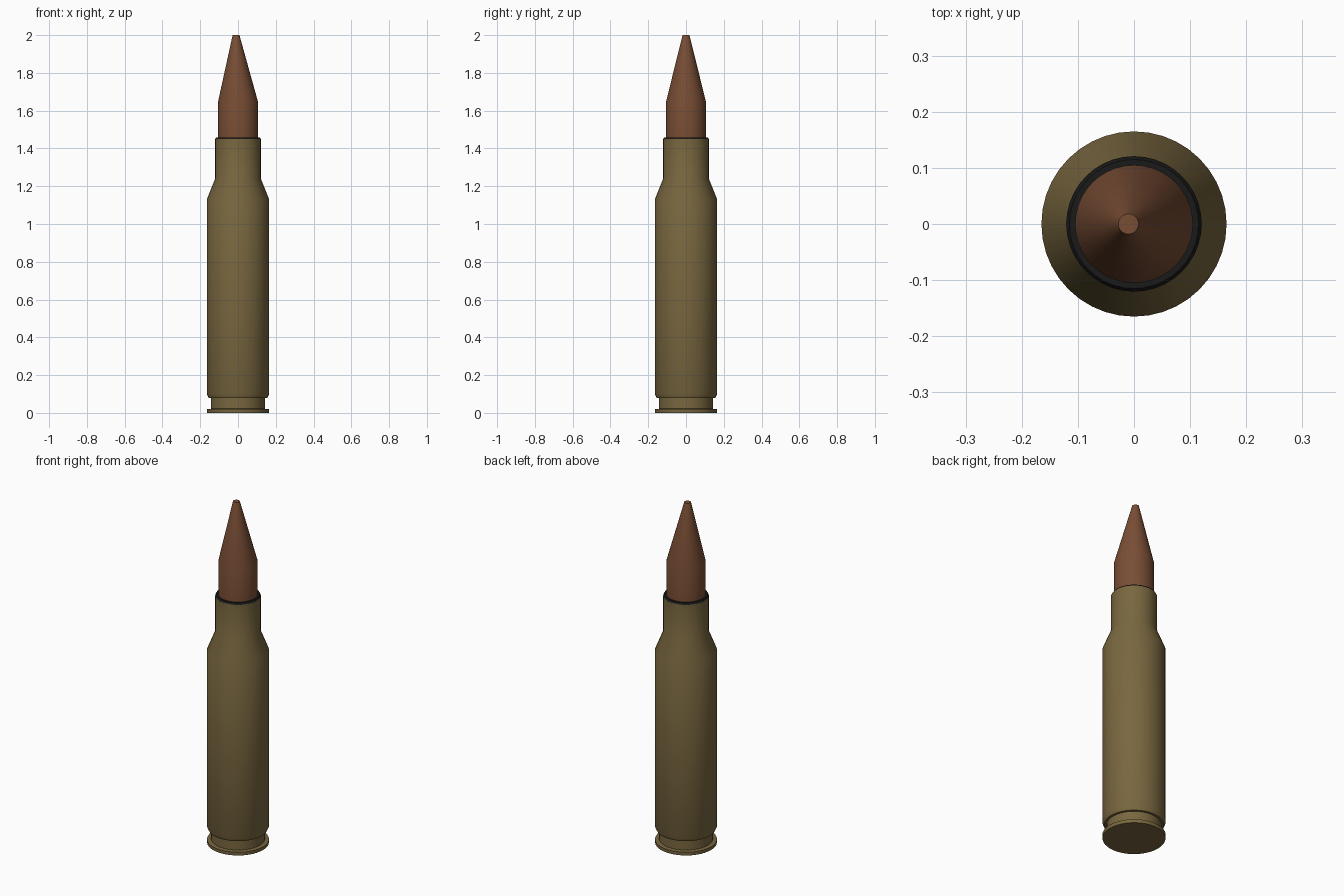
import bpy, bmesh, math

if "Cube" in bpy.data.objects:
    bpy.data.objects.remove(bpy.data.objects["Cube"])

SEG = 40


def material(name, rgb):
    m = bpy.data.materials.new(name)
    m.diffuse_color = (*rgb, 1)
    m.use_nodes = True
    m.node_tree.nodes["Principled BSDF"].inputs["Base Color"].default_value = m.diffuse_color
    return m


def lathe(name, profile, mat, smooth=25):
    """Closed surface of revolution from (radius, z[, x offset]) points, bottom to top."""
    bm = bmesh.new()
    rings = []
    for r, z, *off in profile:
        dx = off[0] if off else 0
        rings.append([bm.verts.new((r * math.cos(2 * math.pi * i / SEG) + dx,
                                    r * math.sin(2 * math.pi * i / SEG), z))
                      for i in range(SEG)])
    for a, b in zip(rings, rings[1:]):
        for i in range(SEG):
            j = (i + 1) % SEG
            bm.faces.new((a[i], a[j], b[j], b[i]))
    bm.faces.new(rings[0][::-1])
    bm.faces.new(rings[-1])
    me = bpy.data.meshes.new(name)
    bm.to_mesh(me)
    bm.free()
    me.materials.append(mat)
    ob = bpy.data.objects.new(name, me)
    bpy.context.collection.objects.link(ob)
    bpy.ops.object.select_all(action='DESELECT')
    ob.select_set(True)
    bpy.context.view_layer.objects.active = ob
    bpy.ops.object.shade_smooth_by_angle(angle=math.radians(smooth))
    return ob


brass = material("brass", (0.19, 0.135, 0.05))
copper = material("copper", (0.19, 0.075, 0.035))
black = material("black", (0.01, 0.01, 0.01))

# Case: rim, extractor groove, body, shoulder and neck
lathe("case", [(0.164, 0), (0.165, 0.02), (0.143, 0.022), (0.143, 0.08),
               (0.156, 0.08), (0.165, 0.1), (0.165, 1.13),
               (0.121, 1.24), (0.121, 1.45)], brass)

# Dark sealing ring at the case mouth
lathe("mouth_seal", [(0.121, 1.449), (0.115, 1.459)], black)

# Pointed tip, with its blunt end slightly off axis
lathe("tip", [(0.105, 1.445), (0.105, 1.65), (0.021, 1.988, -0.01),
              (0.018, 2.0, -0.01)], copper)
